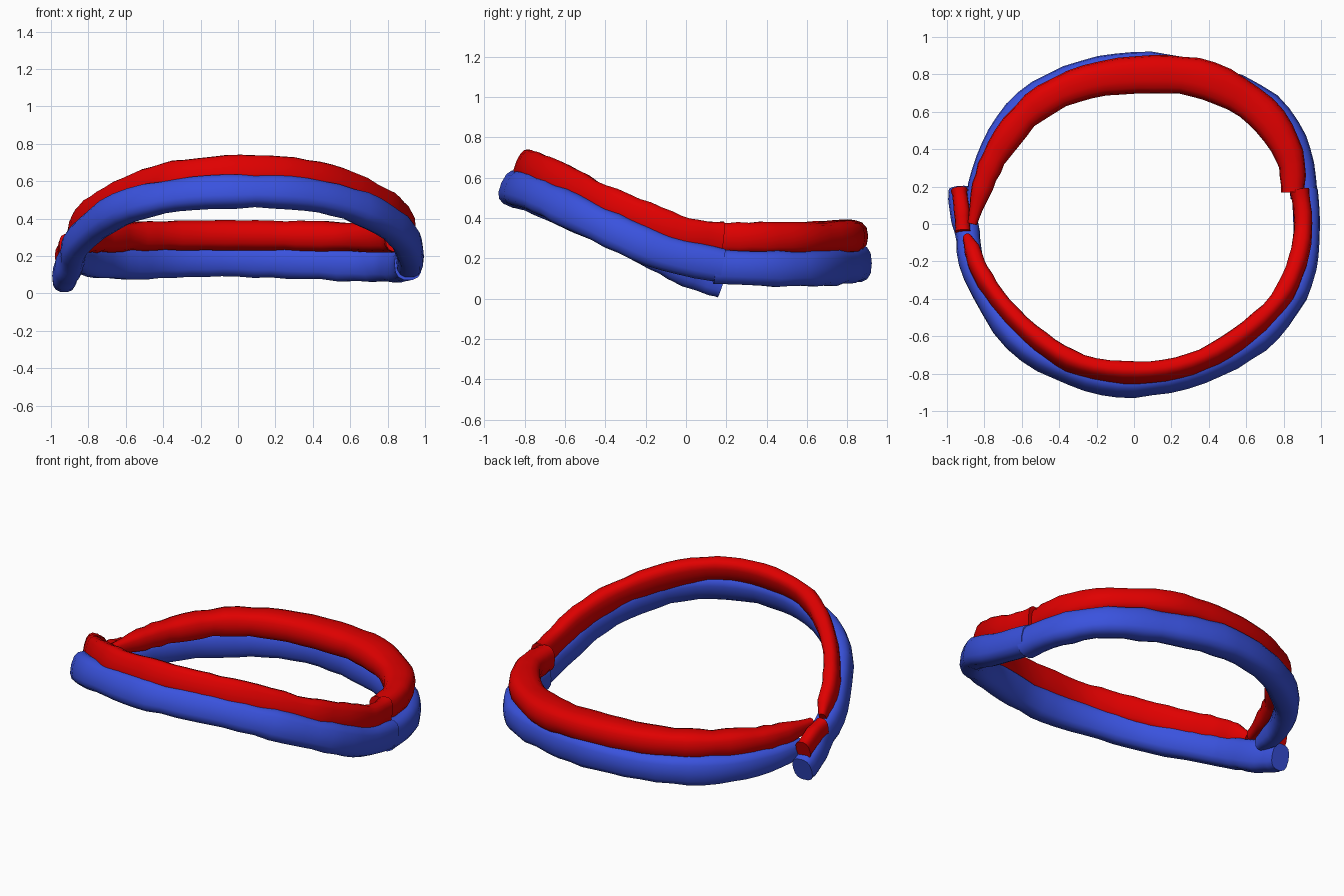
import bpy, bmesh, math, random
from mathutils import Vector

if "Cube" in bpy.data.objects:
    bpy.data.objects.remove(bpy.data.objects["Cube"])

random.seed(4)
SIDES, STEPS = 14, 4


def material(name, rgb):
    m = bpy.data.materials.new(name)
    m.diffuse_color = (*rgb, 1)
    m.use_nodes = True
    m.node_tree.nodes["Principled BSDF"].inputs["Base Color"].default_value = m.diffuse_color
    return m


BLUE = material("blue", (0.042, 0.085, 0.73))
RED = material("red", (0.74, 0.0, 0.0))


def spline(keys):
    """Smooth interpolation through (x, y, z, half width, half height) keys."""
    out, n = [], len(keys)
    for i in range(n - 1):
        a, b = keys[max(i - 1, 0)], keys[i]
        c, d = keys[i + 1], keys[min(i + 2, n - 1)]
        for s in range(STEPS + (i == n - 2)):
            t = s / STEPS
            out.append([0.5 * (2 * q + (r - p) * t + (2 * p - 5 * q + 4 * r - u) * t * t
                               + (3 * q - p - 3 * r + u) * t ** 3)
                        for p, q, r, u in zip(a, b, c, d)])
    return out


def strip(name, keys, up, mat, bump=0.06):
    """Sweep a soft rounded-box section along the keys, slightly uneven."""
    up = Vector(up).normalized()
    rows = spline(keys)
    pts = [Vector(r[:3]) for r in rows]
    bm = bmesh.new()
    rings = []
    for i, (p, r) in enumerate(zip(pts, rows)):
        tan = (pts[min(i + 1, len(pts) - 1)] - pts[max(i - 1, 0)]).normalized()
        side = tan.cross(up).normalized()
        top = side.cross(tan).normalized()
        k = 1 + random.uniform(-bump, bump)
        ring = []
        for j in range(SIDES):
            a = 2 * math.pi * j / SIDES
            c, s = math.cos(a), math.sin(a)
            ring.append((math.copysign(abs(c) ** 0.75, c) * r[3] * k,
                         math.copysign(abs(s) ** 0.75, s) * r[4] * k))
        rings.append([bm.verts.new(p + side * u + top * v) for u, v in ring])
    for a, b in zip(rings, rings[1:]):
        for j in range(SIDES):
            k = (j + 1) % SIDES
            bm.faces.new((a[j], a[k], b[k], b[j]))
    bm.faces.new(rings[0])
    bm.faces.new(rings[-1])
    bmesh.ops.recalc_face_normals(bm, faces=bm.faces)
    me = bpy.data.meshes.new(name)
    bm.to_mesh(me)
    bm.free()
    me.materials.append(mat)
    ob = bpy.data.objects.new(name, me)
    bpy.context.collection.objects.link(ob)
    bpy.context.view_layer.objects.active = ob
    ob.select_set(True)
    bpy.ops.object.shade_smooth_by_angle(angle=math.radians(40))
    ob.select_set(False)


def sized(points, w, h):
    return [(*p, w, h) for p in points]


LEAN, FLAT = (0, 0.4, 0.92), (0, 0, 1)

# raised front half: lower band
strip("front_lower_band", [
    (-0.93, 0.18, 0.08, 0.065, 0.08), (-0.92, 0.08, 0.115, 0.07, 0.085),
    (-0.89, -0.05, 0.18, 0.065, 0.09), (-0.85, -0.26, 0.285, 0.07, 0.09)] + sized([
    (-0.63, -0.605, 0.45), (-0.32, -0.79, 0.525), (0.0, -0.848, 0.545),
    (0.36, -0.775, 0.53), (0.66, -0.61, 0.455), (0.86, -0.36, 0.335),
    (0.92, -0.1, 0.225), (0.915, 0.18, 0.165)], 0.071, 0.088), LEAN, BLUE)

# raised front half: upper band, broken near the left end
strip("front_upper_band", [
    (-0.895, -0.07, 0.30, 0.02, 0.035), (-0.865, -0.14, 0.345, 0.042, 0.065),
    (-0.82, -0.26, 0.41, 0.045, 0.075), (-0.69, -0.45, 0.50, 0.045, 0.08)] + sized([
    (-0.5, -0.63, 0.585), (-0.28, -0.755, 0.64), (0.02, -0.795, 0.662),
    (0.3, -0.75, 0.65), (0.55, -0.62, 0.59), (0.77, -0.42, 0.49),
    (0.875, -0.2, 0.40), (0.905, 0.0, 0.325), (0.885, 0.18, 0.30)],
    0.05, 0.08), LEAN, RED)
strip("front_upper_end", sized([
    (-0.915, -0.04, 0.26), (-0.92, 0.06, 0.24), (-0.935, 0.18, 0.2)],
    0.042, 0.06), LEAN, RED)

# level back half: lower band
strip("back_lower_band", sized([
    (0.91, 0.14, 0.16), (0.875, 0.38, 0.15), (0.72, 0.63, 0.15),
    (0.36, 0.79, 0.165), (0, 0.845, 0.178), (-0.35, 0.775, 0.17),
    (-0.63, 0.59, 0.165)], 0.075, 0.09) + [
    (-0.79, 0.34, 0.165, 0.06, 0.08), (-0.86, 0.1, 0.18, 0.045, 0.05)],
    FLAT, BLUE)

# level back half: wide upper band tapering to the left end
strip("back_upper_band", [
    (0.85, 0.17, 0.30, 0.06, 0.075), (0.83, 0.37, 0.30, 0.075, 0.08),
    (0.68, 0.60, 0.30, 0.095, 0.08), (0.4, 0.765, 0.305, 0.1, 0.08),
    (0.1, 0.80, 0.31, 0.1, 0.08), (-0.25, 0.76, 0.31, 0.09, 0.08),
    (-0.53, 0.625, 0.305, 0.08, 0.075), (-0.72, 0.40, 0.29, 0.07, 0.07),
    (-0.81, 0.2, 0.28, 0.055, 0.06), (-0.865, 0.0, 0.28, 0.025, 0.035)],
    FLAT, RED)
